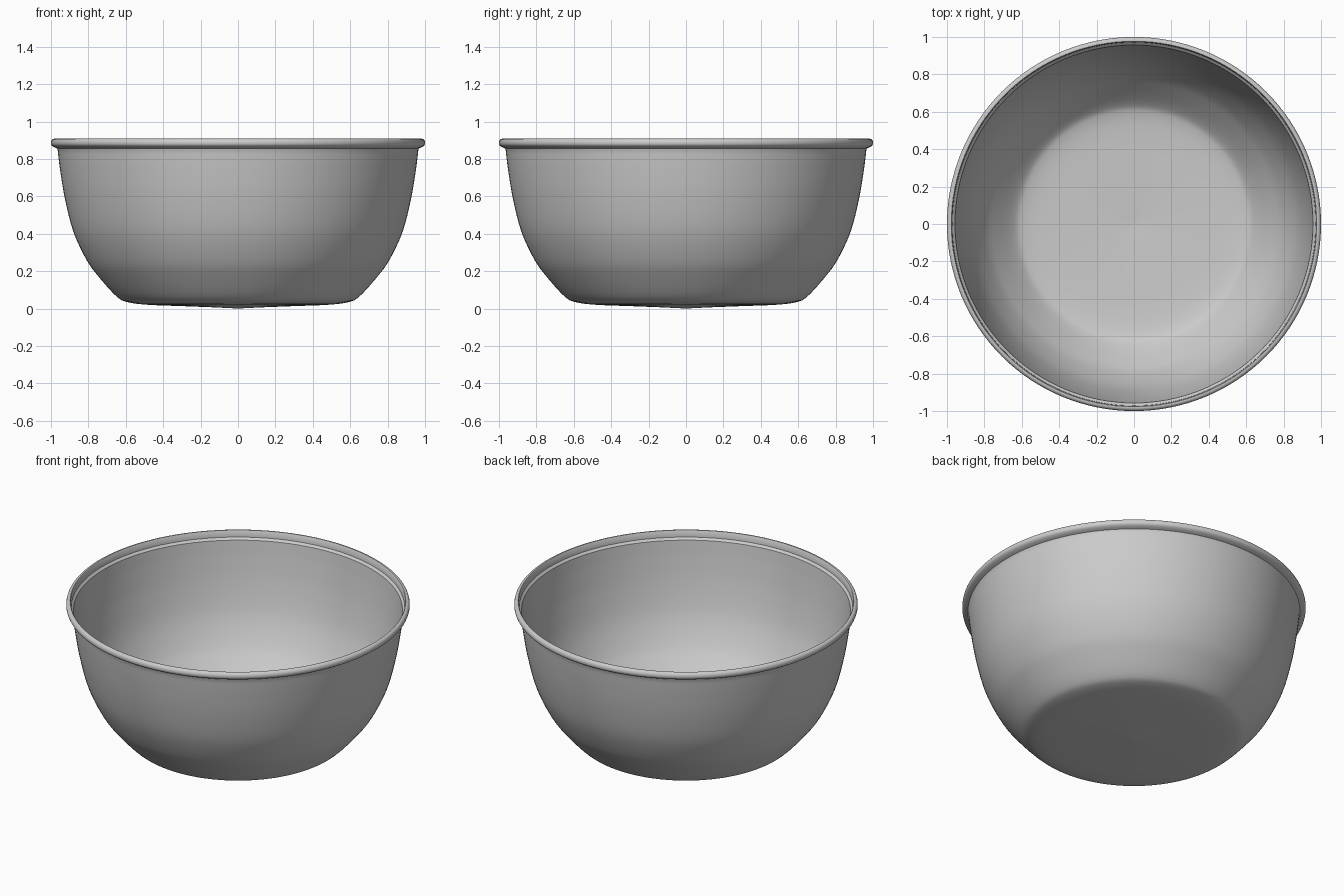
import bpy, bmesh, math
from mathutils import Vector

if "Cube" in bpy.data.objects:
    bpy.data.objects.remove(bpy.data.objects["Cube"])

SEGMENTS = 128
THICK = 0.008


def smooth_path(pts, steps=4):
    """Catmull-Rom curve through the (radius, height) points."""
    p = [Vector(q) for q in pts]
    p = [2 * p[0] - p[1]] + p + [2 * p[-1] - p[-2]]
    out = []
    for a, b, c, d in zip(p, p[1:], p[2:], p[3:]):
        for i in range(steps):
            t = i / steps
            out.append(0.5 * (2 * b + (c - a) * t + (2 * a - 5 * b + 4 * c - d) * t * t
                              + (3 * b - a - 3 * c + d) * t ** 3))
    return out + [p[-2]]


def offset_inward(path, dist):
    """Shift a path to its left side (into the bowl)."""
    out = []
    for i, q in enumerate(path):
        t = (path[min(i + 1, len(path) - 1)] - path[max(i - 1, 0)]).normalized()
        out.append(Vector((max(q.x - t.y * dist, 0), q.y + t.x * dist)))
    out[0].x = 0
    return out


def lathe(name, path):
    bm = bmesh.new()
    verts = [bm.verts.new((q.x, 0, q.y)) for q in path]
    edges = [bm.edges.new(pair) for pair in zip(verts, verts[1:])]
    bmesh.ops.spin(bm, geom=verts + edges, cent=(0, 0, 0), axis=(0, 0, 1),
                   angle=math.tau, steps=SEGMENTS, use_duplicate=False)
    bmesh.ops.remove_doubles(bm, verts=bm.verts, dist=1e-5)
    bmesh.ops.recalc_face_normals(bm, faces=bm.faces)
    mesh = bpy.data.meshes.new(name)
    bm.to_mesh(mesh)
    bm.free()
    obj = bpy.data.objects.new(name, mesh)
    bpy.context.collection.objects.link(obj)
    bpy.ops.object.select_all(action='DESELECT')
    obj.select_set(True)
    bpy.context.view_layer.objects.active = obj
    bpy.ops.object.shade_smooth_by_angle(angle=math.radians(40))
    return obj


# Outer wall, from the centre of the base up to the rim
outer = smooth_path([(0, 0.0), (0.12, 0.006), (0.3, 0.013), (0.48, 0.02), (0.59, 0.034),
                     (0.65, 0.065), (0.745, 0.17), (0.81, 0.26), (0.88, 0.41),
                     (0.925, 0.585), (0.951, 0.74), (0.965, 0.852)])
# Rolled lip with a small ledge on the inside
lip = smooth_path([(0.967, 0.856), (0.985, 0.864), (0.997, 0.874), (1.0, 0.887),
                   (0.996, 0.9), (0.987, 0.907), (0.977, 0.908)], 3)
ledge = [Vector((0.973, 0.903)), Vector((0.971, 0.866))]
# Inner wall, back down to the middle of the floor
inner = offset_inward(outer, THICK)[::-1]

lathe("bowl", outer + lip + ledge + inner)
